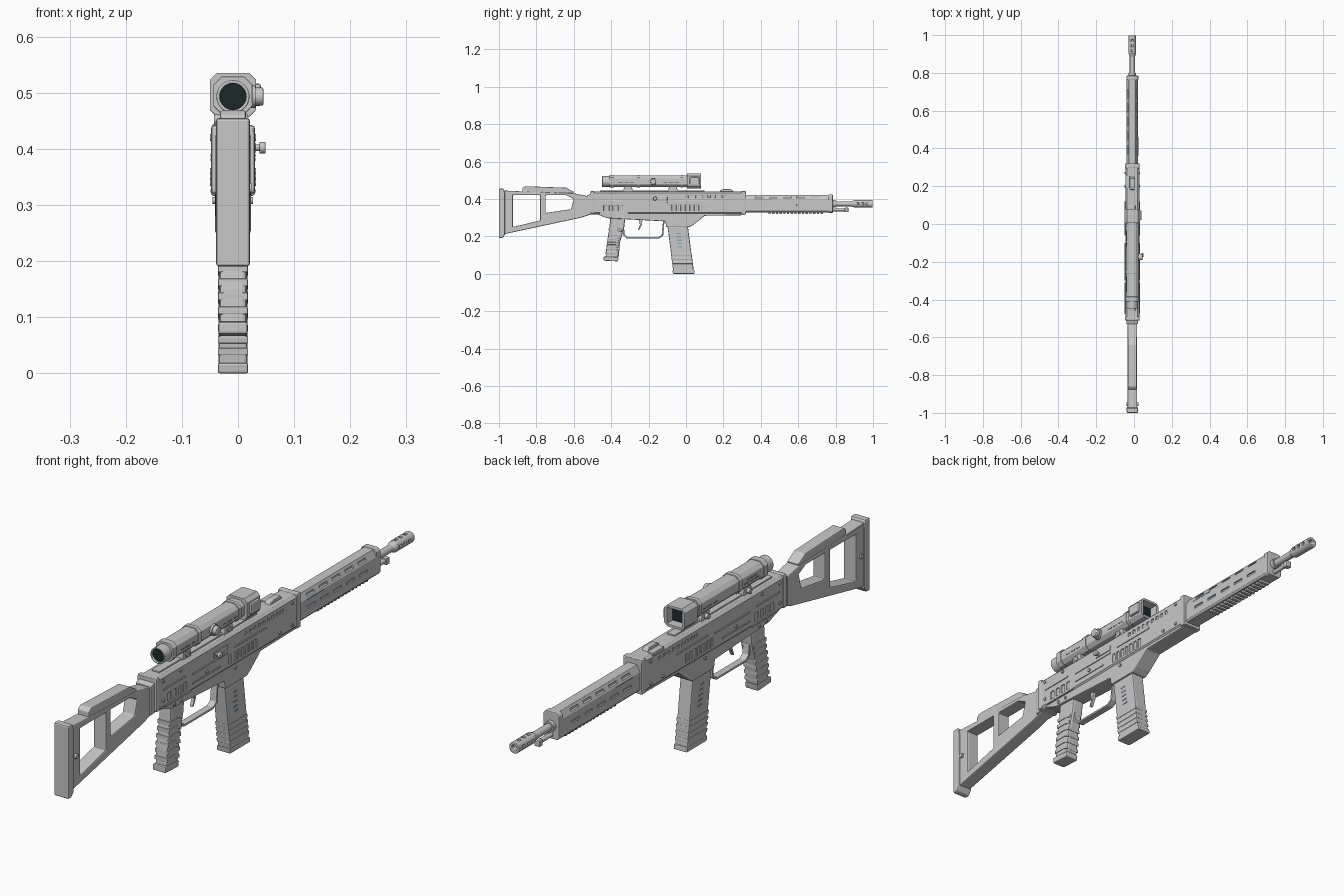
import bpy, bmesh, math
from mathutils import Vector, Matrix

if "Cube" in bpy.data.objects:
    bpy.data.objects.remove(bpy.data.objects["Cube"])

CX = -0.009  # centre plane of the body


def material(name, c):
    m = bpy.data.materials.new(name)
    m.diffuse_color = (*c, 1)
    m.use_nodes = True
    m.node_tree.nodes["Principled BSDF"].inputs["Base Color"].default_value = m.diffuse_color
    return m


GREY = material("matte_grey", (0.58, 0.58, 0.58))
DARK = material("shadow_grey", (0.22, 0.22, 0.22))
LENS = material("lens_black_green", (0.012, 0.022, 0.022))
BLUE = material("pale_blue", (0.22, 0.36, 0.5))


def finish(name, bm, mat, bevel=0.0):
    bmesh.ops.recalc_face_normals(bm, faces=bm.faces)
    me = bpy.data.meshes.new(name)
    bm.to_mesh(me)
    bm.free()
    me.materials.append(mat)
    ob = bpy.data.objects.new(name, me)
    bpy.context.collection.objects.link(ob)
    if bevel:
        add_bevel(ob, bevel)
    return ob


def add_bevel(ob, w):
    m = ob.modifiers.new("bevel", "BEVEL")
    m.width, m.segments, m.limit_method = w, 2, "ANGLE"
    m.angle_limit = math.radians(35)


def extrude(name, pts, a, b, axis="x", mat=GREY, bevel=0.003):
    """Extrude an outline: (y,z) along x, or (x,z) along y."""
    bm = bmesh.new()
    to3 = (lambda p, t: (t, p[0], p[1])) if axis == "x" else (lambda p, t: (p[0], t, p[1]))
    f = bm.faces.new([bm.verts.new(to3(p, a)) for p in pts])
    r = bmesh.ops.extrude_face_region(bm, geom=[f])
    d = Vector((b - a, 0, 0)) if axis == "x" else Vector((0, b - a, 0))
    bmesh.ops.translate(bm, vec=d, verts=[v for v in r["geom"] if isinstance(v, bmesh.types.BMVert)])
    return finish(name, bm, mat, bevel)


def slab(name, pts, hw, **k):
    return extrude(name, pts, CX - hw, CX + hw, **k)


def boxes(name, dims, mat=GREY, bevel=0.0):
    """One object from many boxes (x0,x1,y0,y1,z0,z1)."""
    bm = bmesh.new()
    for x0, x1, y0, y1, z0, z1 in dims:
        m = Matrix.Translation(((x0 + x1) / 2, (y0 + y1) / 2, (z0 + z1) / 2))
        bmesh.ops.create_cube(bm, size=1, matrix=m @ Matrix.Diagonal((x1 - x0, y1 - y0, z1 - z0, 1)))
    return finish(name, bm, mat, bevel)


def both(hw, t, rects):
    """Mirror (y0,y1,z0,z1) plates to both flanks, from hw - 0.002 to hw + t."""
    return [(*sorted((CX + s * (hw - 0.002), CX + s * (hw + t))), *r) for s in (-1, 1) for r in rects]


def tube(name, a, b, r, r2=None, mat=GREY, n=32, bevel=0.0):
    a, b = Vector(a), Vector(b)
    bm = bmesh.new()
    rot = (b - a).to_track_quat("Z", "Y").to_matrix().to_4x4()
    bmesh.ops.create_cone(bm, cap_ends=True, segments=n, radius1=r, radius2=r2 or r,
                          depth=(b - a).length, matrix=Matrix.Translation((a + b) / 2) @ rot)
    ob = finish(name, bm, mat, bevel)
    ob.data.shade_smooth()
    ob.data.set_sharp_from_angle(angle=math.radians(40))
    return ob


def ytube(name, y0, y1, z, r, **k):
    return tube(name, (CX, y0, z), (CX, y1, z), r, **k)


def cut(ob, cutter, bevel=0.0):
    m = ob.modifiers.new("cut", "BOOLEAN")
    m.operation, m.object, m.solver = "DIFFERENCE", cutter, "EXACT"
    bpy.context.view_layer.objects.active = ob
    bpy.ops.object.modifier_apply(modifier=m.name)
    bpy.data.objects.remove(cutter)
    if bevel:
        add_bevel(ob, bevel)


def section(hw, z0, z1, c):
    """Chamfered rectangle in x,z."""
    a, b = CX - hw, CX + hw
    return [(a + c, z0), (b - c, z0), (b, z0 + c), (b, z1 - c), (b - c, z1), (a + c, z1), (a, z1 - c), (a, z0 + c)]


# Skeleton stock
stock = slab("stock", [(-.98, .445), (-.87, .44), (-.60, .43), (-.50, .41), (-.50, .32), (-.56, .30), (-.98, .21)],
             .025, bevel=0)
for hole in ([(-.925, .42), (-.78, .42), (-.78, .285), (-.925, .25)],
             [(-.75, .42), (-.64, .42), (-.60, .40), (-.615, .345), (-.75, .325)]):
    cut(stock, slab("hole_cutter", hole, .1, bevel=0))
add_bevel(stock, .004)
slab("butt_plate", [(-1, .455), (-.975, .455), (-.968, .43), (-.968, .21), (-.98, .192), (-1, .19)], .03, bevel=.005)
slab("cheek_pad", [(-.875, .435), (-.875, .458), (-.86, .468), (-.64, .460), (-.60, .437), (-.60, .43)], .023, bevel=.005)
tube("sling_stud", (CX - .03, -.955, .33), (CX + .033, -.955, .33), .009, n=16)
slab("stock_collar", [(-.53, .42), (-.48, .435), (-.48, .32), (-.53, .315)], .031)

# Receiver
upper = extrude("upper_receiver", section(.037, .318, .44, .009), -.51, .32, "y", bevel=0)
cut(upper, boxes("vent_cutter", [(*sorted((CX + s * .033, CX + s * .06)), y, y + w, z0, z1)
    for s in (-1, 1) for n, y, d, w, z0, z1 in ((9, .0, .026, .012, .405, .418), (7, -.09, .024, .014, .335, .368),
                                               (4, -.44, .03, .018, .335, .365))
    for y in [y + d * i for i in range(n)]]), .0015)
slab("lower_receiver", [(-.51, .33), (-.42, .297), (-.11, .28), (-.105, .25), (.02, .25), (.04, .262), (.10, .31),
                        (.31, .313), (.31, .36), (-.51, .36)], .032, bevel=.004)
boxes("side_rails", both(.037, .003, [(-.30, -.10, .378, .384), (-.06, .12, .385, .391), (-.47, -.34, .385, .391),
                                      (-.30, -.14, .345, .350), (-.46, -.31, .322, .328)]), bevel=.001)
boxes("front_band", [(CX - .039, CX + .039, .295, .32, .316, .442)], bevel=.005)
boxes("rear_band", [(CX - .039, CX + .039, -.51, -.49, .32, .442)], bevel=.005)
for s in (-1, 1):
    for i, (y, z) in enumerate([(-.47, .42), (-.47, .35), (-.37, .42), (-.22, .36), (.20, .34), (.27, .42), (.27, .34)]):
        tube(f"screw_{s}_{i}", (CX + s * .034, y, z), (CX + s * .041, y, z), .006, n=12)
    for i, y in enumerate((-.40, -.36, -.05)):
        tube(f"lower_pin_{s}_{i}", (CX + s * .03, y, .308), (CX + s * .036, y, .308), .006, n=12)
boxes("ejection_panel", [(CX + .036, CX + .04, -.18, -.10, .392, .412)], bevel=.001)
tube("bolt_stem", (CX + .03, -.165, .402), (.04, -.165, .402), .006, n=16)
tube("bolt_knob", (.038, -.165, .402), (.049, -.165, .402), .0105, n=20, bevel=.002)
boxes("top_rail", [(CX - .016, CX + .016, -.46, .10, .438, .445)], bevel=.002)
slab("rear_sight_block", [(.18, .438), (.185, .448), (.20, .452), (.24, .452), (.25, .438)], .012)
boxes("top_latch", [(-.046, -.022, .19, .255, .432, .444)], bevel=.003)

# Handguard with two rows of vents
w = .031
guard = extrude("handguard", [(CX - w + .006, .328), (CX + w - .006, .328), (CX + w, .335), (CX + w, .398),
                              (CX + .018, .422), (CX - .018, .422), (CX - w, .398), (CX - w, .335)],
                .315, .765, "y", bevel=0)
cut(guard, boxes("slot_cutter", [(*sorted((CX + s * a, CX + s * .05)), y, y + .045, z, z + .009)
    for s in (-1, 1) for a, z in ((.026, .362), (.019, .404)) for y in [.37 + .074 * i for i in range(5)]]), .001)
extrude("handguard_cap", section(.032, .326, .424, .009), .762, .785, "y")
boxes("lower_ribs", [(CX - .02, CX + .02, y, y + .012, .319, .332) for y in [.44 + .02 * i for i in range(15)]], bevel=.002)
boxes("guard_accent", both(.031, .001, [(.36, .46, .3935, .3965)]), mat=BLUE)

# Barrel, muzzle brake and gas tube
ytube("barrel", .77, .90, .374, .0135)
ytube("barrel_collar", .78, .80, .374, .019)
brake = ytube("muzzle_brake", .90, .998, .374, .0205)
cut(brake, boxes("brake_cutter", [(CX + s - .009, CX + s + .009, y, y + .012, .368, .380)
    for s in (-.02, .02) for y in (.912, .938, .964)]))
cut(brake, boxes("brake_top_cutter", [(CX - .006, CX + .006, y, y + .012, .386, .40) for y in (.912, .938, .964)]))
cut(brake, ytube("bore_cutter", .955, 1.02, .374, .010), .002)
ytube("brake_neck", .885, .902, .374, .0135, r2=.020)
ytube("gas_tube", .77, .855, .342, .008, n=20)
boxes("gas_tube_block", [(CX - .011, CX + .011, .848, .868, .329, .353)], bevel=.003)

# Pistol grip with raised bands
slab("grip", [(-.405, .30), (-.325, .30), (-.33, .25), (-.352, .17), (-.362, .085), (-.43, .085), (-.425, .15), (-.41, .24)],
     .024, bevel=.007)
for i in range(6):
    z = .105 + .025 * i
    k = (z - .085) * .13
    slab(f"grip_band_{i}", [(-.432 + k, z), (-.385 + k, z), (-.362 + k, z - .008), (-.362 + k, z + .006),
                            (-.385 + k, z + .014), (-.432 + k, z + .014)], .0265, bevel=.002)
slab("grip_base", [(-.44, .092), (-.36, .088), (-.364, .066), (-.44, .07)], .026, bevel=.004)

# Trigger and guard
slab("trigger_guard", [(-.34, .25), (-.335, .205), (-.315, .188), (-.145, .188), (-.122, .203), (-.114, .29), (-.122, .29),
                       (-.130, .208), (-.148, .196), (-.312, .196), (-.327, .209), (-.332, .25)], .013, bevel=.002)
slab("trigger", [(-.255, .295), (-.232, .295), (-.236, .262), (-.25, .235), (-.256, .235), (-.246, .262)], .006, bevel=.001)

# Magazine, slanted, with bands
def mag(name, z0, z1, hw, g=0, bevel=.003):
    o = lambda z: -.13 * z
    slab(name, [(-.066 - g + o(z0), z0), (.043 + g + o(z0), z0), (.043 + g + o(z1), z1), (-.066 - g + o(z1), z1)], hw, bevel=bevel)


mag("magazine", .005, .28, .0255, bevel=.005)
mag("magazine_base", 0, .018, .027, .004)
for i in range(4):
    mag(f"magazine_band_{i}", .032 + .021 * i, .045 + .021 * i, .027, .001, .002)
boxes("magazine_marks", both(.0255, .001, [(-.045 - .13 * (z - .15), -.022 - .13 * (z - .15), z, z + .006)
                                           for z in [.14 + .018 * i for i in range(5)]]), mat=BLUE)

# Scope
extrude("scope_body", section(.032, .464, .526, .014), -.40, .02, "y", bevel=.002)
for i, (y0, y1) in enumerate(((-.41, -.385), (-.262, -.245), (-.03, -.015))):
    extrude(f"scope_ring_{i}", section(.035, .461, .529, .015), y0, y1, "y", bevel=.002)
hood = extrude("scope_hood", section(.041, .457, .535, .012), .005, .08, "y", bevel=0)
cut(hood, boxes("hood_cutter", [(CX - .03, CX + .03, .04, .1, .466, .526)]), .002)
boxes("front_lens", [(CX - .03, CX + .03, .04, .046, .466, .526)], mat=LENS)
boxes("hood_side_box", [(.028, .041, .02, .072, .476, .516)], bevel=.004)
eye = ytube("eyepiece", -.448, -.40, .493, .0295)
cut(eye, ytube("eye_cutter", -.47, -.436, .493, .0235), .002)
ytube("rear_lens", -.441, -.435, .493, .0235, mat=LENS)
tube("side_turret", (CX + .025, -.175, .493), (.045, -.175, .493), .016, n=24, bevel=.002)
tube("side_turret_flange", (CX + .025, -.175, .493), (.031, -.175, .493), .020, n=24)
boxes("scope_slits", both(.032, .001, [(y, y + .022, .486, .490) for y in (-.36, -.33, -.30, -.12, -.09, -.06)]), mat=DARK)
boxes("scope_blue_strip", [(CX - .0335, CX - .031, -.35, -.29, .496, .501)], mat=BLUE)
for i, y in enumerate((-.31, -.07)):
    slab(f"scope_mount_{i}", [(y - .026, .438), (y - .02, .47), (y + .02, .47), (y + .026, .438)], .022)
    tube(f"mount_screw_{i}", (CX - .034, y, .452), (CX + .026, y, .452), .009, n=12)
